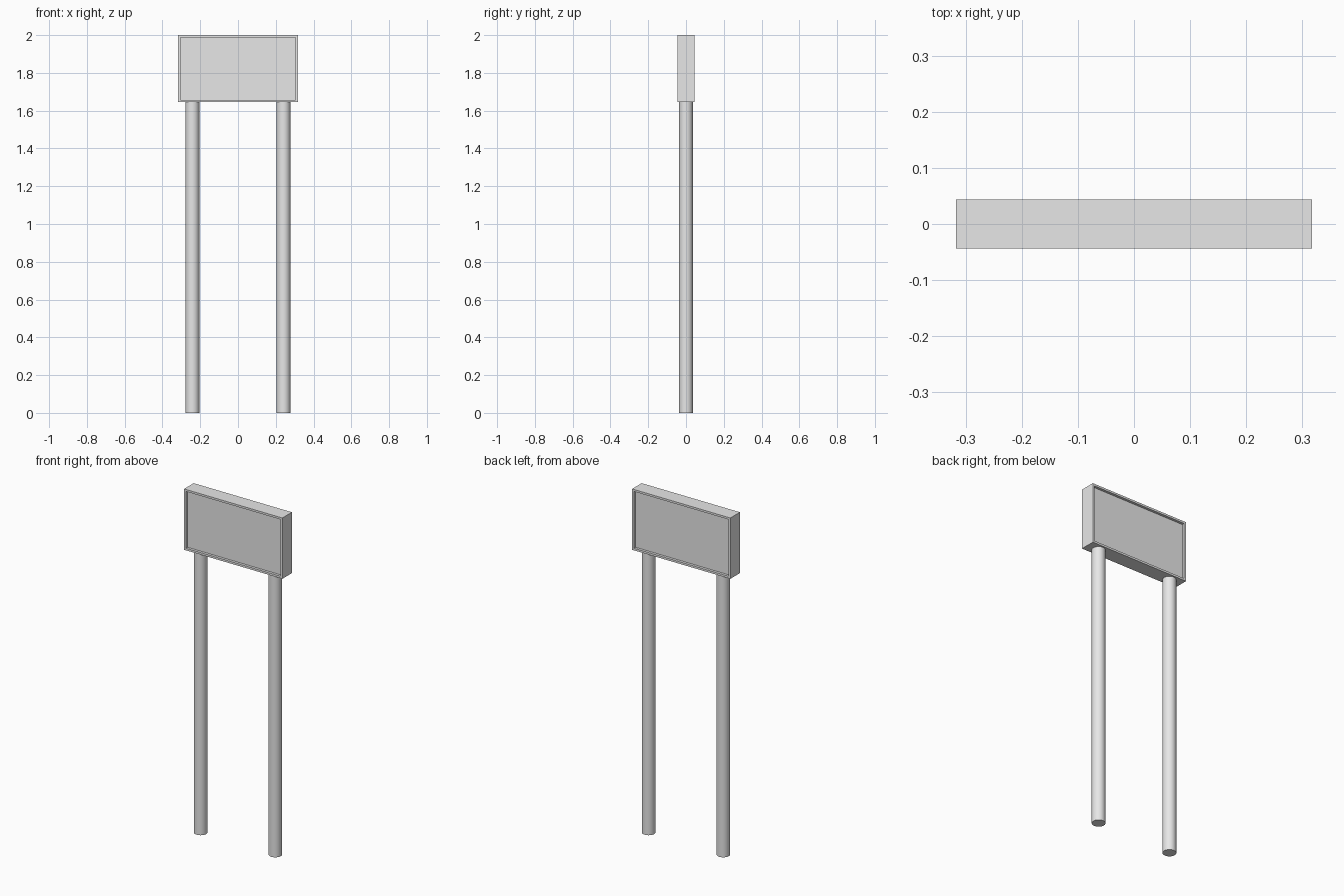
import bpy
import bmesh
import math
from mathutils import Matrix

cube = bpy.data.objects.get("Cube")
if cube:
    bpy.data.objects.remove(cube, do_unlink=True)

HEIGHT = 2.0
BOX_BOTTOM = 1.645
BOX_WIDTH, BOX_DEPTH = 0.634, 0.088
RIM, RECESS = 0.012, 0.015
POLE_X, POLE_RADIUS = 0.241, 0.036

grey = bpy.data.materials.new("light_grey")
grey.use_nodes = True
colour = (0.8, 0.8, 0.8, 1)
grey.diffuse_color = colour
grey.node_tree.nodes["Principled BSDF"].inputs["Base Color"].default_value = colour


def add_object(name, bm):
    mesh = bpy.data.meshes.new(name)
    bm.to_mesh(mesh)
    bm.free()
    mesh.materials.append(grey)
    obj = bpy.data.objects.new(name, mesh)
    bpy.context.collection.objects.link(obj)
    return obj


# Sign box with a recessed panel and thin rim on front and back
bm = bmesh.new()
box_height = HEIGHT - BOX_BOTTOM
size = Matrix.Diagonal((BOX_WIDTH, BOX_DEPTH, box_height, 1))
bmesh.ops.create_cube(bm, size=1, matrix=Matrix.Translation((0, 0, BOX_BOTTOM + box_height / 2)) @ size)
bm.normal_update()
panels = [f for f in bm.faces if abs(f.normal.y) > 0.9]
bmesh.ops.inset_individual(bm, faces=panels, thickness=RIM, use_even_offset=True)
# Extrude each panel straight inward so the rim stays flat
for panel in panels:
    inward = -panel.normal.copy() * RECESS
    inner = bmesh.ops.extrude_discrete_faces(bm, faces=[panel])["faces"]
    bmesh.ops.translate(bm, verts=inner[0].verts, vec=inward)
bmesh.ops.recalc_face_normals(bm, faces=bm.faces)
add_object("sign_box", bm)

# Two round poles
for side, x in (("left", POLE_X), ("right", -POLE_X)):
    bm = bmesh.new()
    bmesh.ops.create_cone(bm, cap_ends=True, segments=32, radius1=POLE_RADIUS,
                          radius2=POLE_RADIUS, depth=BOX_BOTTOM,
                          matrix=Matrix.Translation((x, 0, BOX_BOTTOM / 2)))
    pole = add_object(side + "_pole", bm)
    bpy.ops.object.select_all(action="DESELECT")
    pole.select_set(True)
    bpy.context.view_layer.objects.active = pole
    bpy.ops.object.shade_smooth_by_angle(angle=math.radians(30))
